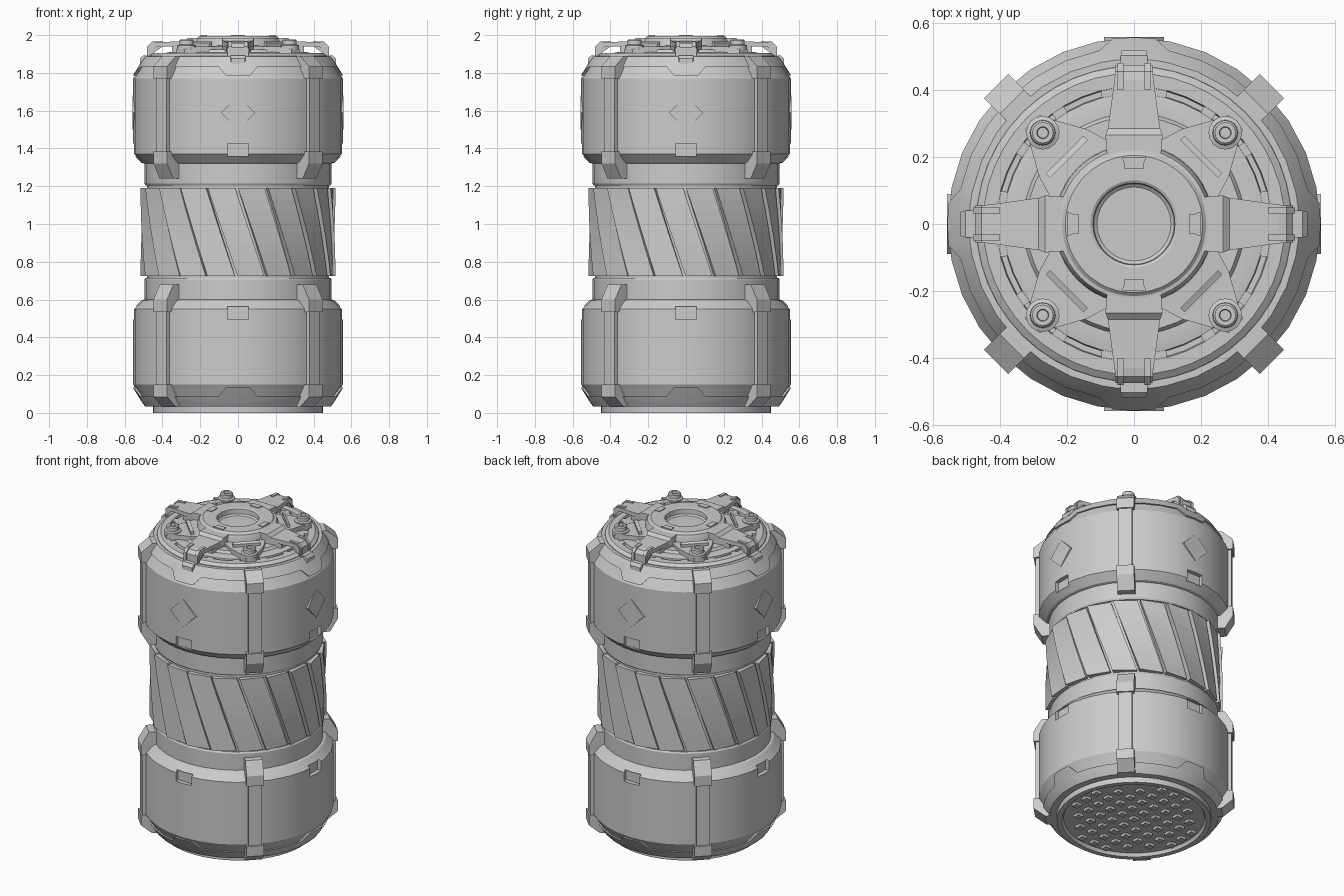
import bpy, bmesh
from math import sin, cos, pi, radians

if "Cube" in bpy.data.objects:
    bpy.data.objects.remove(bpy.data.objects["Cube"])

SIDES = 32
STEP = 2 * pi / SIDES
DIAG = pi / 4


def make(name, verts, faces, n=1, off=0.0, flip=False):
    """Object from local (radial, tangent, z) points, repeated n times round z.
    flip mirrors an upper part to the lower end."""
    bm = bmesh.new()
    for k in range(n):
        a = off + 2 * pi * k / n
        vs = [bm.verts.new((r * cos(a) - t * sin(a), r * sin(a) + t * cos(a),
                            1.92 - z if flip else z)) for r, t, z in verts]
        for f in faces:
            bm.faces.new([vs[i] for i in f])
    bmesh.ops.remove_doubles(bm, verts=bm.verts, dist=1e-5)
    bmesh.ops.recalc_face_normals(bm, faces=bm.faces)
    me = bpy.data.meshes.new(name)
    bm.to_mesh(me)
    bm.free()
    ob = bpy.data.objects.new(name, me)
    bpy.context.collection.objects.link(ob)
    return ob


def tube(rings, closed_u, cap):
    """Verts and faces joining successive point rings."""
    m, n = len(rings[0]), len(rings)
    faces = [[i * m + j, i * m + (j + 1) % m, (i + 1) % n * m + (j + 1) % m, (i + 1) % n * m + j]
             for i in range(n if closed_u else n - 1) for j in range(m)]
    if cap:
        faces += [list(range(m)), list(range((n - 1) * m, n * m))]
    return [p for ring in rings for p in ring], faces


def lathe(name, prof, sides=SIDES, flip=False, n=1, centre=0.0, off=0.0):
    """Solid of revolution; both profile ends are capped."""
    rings = [[(centre + r * cos(2 * pi * j / sides), r * sin(2 * pi * j / sides), z)
              for j in range(sides)] for r, z in prof]
    return make(name, *tube(rings, False, True), n=n, off=off, flip=flip)


def loft(name, secs, n=4, off=0.0, flip=False, shift=0.0):
    """Bar running outward through (radius, half width, z low, z high)."""
    rings = [[(r, shift - w, lo), (r, shift + w, lo), (r, shift + w, hi), (r, shift - w, hi)]
             for r, w, lo, hi in secs]
    return make(name, *tube(rings, False, True), n=n, off=off, flip=flip)


def prism(name, prof, width, n=4, off=0.0, flip=False):
    """Radial-plane (radius, z) outline given a tangential width."""
    rings = [[(r, s * width / 2, z) for r, z in prof] for s in (-1, 1)]
    return make(name, *tube(rings, False, True), n=n, off=off, flip=flip)


round_parts = []

# Central core and base foot
round_parts.append(lathe("core", [(0.483, 0.6), (0.483, 1.32)]))
round_parts.append(lathe("base_foot", [(0.41, 0.02), (0.42, 0), (0.45, 0), (0.45, 0.05)], 48))

# Grip tread under the foot
for i in range(-4, 5):
    for j in range(-4, 5):
        x, y = i * 0.09, j * 0.09
        if x * x + y * y < 0.145:
            loft("foot_tread", [(x - 0.02, 0.02, 0.004, 0.025), (x + 0.02, 0.02, 0.004, 0.025)],
                 n=1, shift=y)

# Twisted grip slats
N_SLAT = 20
rings = []
for i in range(9):
    f = i / 8
    z, a = 0.725 + 0.465 * f, 0.31 * (1 - f)
    a1 = a + 2 * pi / N_SLAT - 0.03
    rings.append([(r * cos(b), r * sin(b), z)
                  for r, b in ((0.475, a), (0.516, a), (0.502, a1), (0.475, a1))])
make("grip_slats", *tube(rings, False, True), n=N_SLAT, off=-pi / 2)


def chamfer_r(z):
    return 0.555 - (z - 1.77) * 0.055 / 0.09


# Upper and lower pods: everything here is mirrored to the other end
for end, flip in (("upper", False), ("lower", True)):
    pod = lathe(end + "_pod", [(0.47, 1.205), (0.49, 1.205), (0.496, 1.215), (0.496, 1.32),
                               (0.512, 1.325), (0.555, 1.37), (0.555, 1.77), (0.50, 1.86),
                               (0.488, 1.885)], flip=flip)
    # Square latch notches cut in the pod edge
    cut = loft("notch_cutter", [(0.527, 0.056, 1.357, 1.425), (0.6, 0.056, 1.357, 1.425)], flip=flip)
    mod = pod.modifiers.new("notches", "BOOLEAN")
    mod.operation, mod.solver, mod.object = "DIFFERENCE", "EXACT", cut
    bpy.context.view_layer.objects.active = pod
    bpy.ops.object.modifier_apply(modifier=mod.name)
    bpy.data.objects.remove(cut)
    round_parts.append(pod)

    # Collar with four dipped tabs
    angles = [k * STEP for k in range(SIDES)]
    angles += [q * pi / 2 + s * 0.115 for q in range(4) for s in (-1, 1)]
    rings = []
    for a in sorted(angles, key=lambda v: v % (2 * pi)):
        d = abs((a + DIAG) % (pi / 2) - DIAG)
        zl = 1.785 if d < 0.15 else 1.832
        r = chamfer_r(zl)
        rings.append([(q * cos(a), q * sin(a), z) for q, z in
                      ((r - 0.01, zl), (r + 0.011, zl), (0.511, 1.86), (0.492, 1.886), (0.46, 1.886))])
    round_parts.append(make(end + "_collar", *tube(rings, True, False), flip=flip))

    # Diagonal straps with wider end clamps
    prism(end + "_straps", [(0.49, 1.26), (0.53, 1.26), (0.573, 1.32), (0.573, 1.83),
                            (0.50, 1.88), (0.48, 1.88), (0.53, 1.77), (0.53, 1.37)],
          0.078, off=DIAG, flip=flip)
    prism(end + "_strap_top_clamps", [(0.487, 1.89), (0.515, 1.89), (0.582, 1.835), (0.582, 1.77),
                                      (0.54, 1.77)], 0.102, off=DIAG, flip=flip)
    prism(end + "_strap_inner_clamps", [(0.48, 1.24), (0.535, 1.24), (0.582, 1.32), (0.582, 1.385),
                                        (0.54, 1.385), (0.48, 1.32)], 0.102, off=DIAG, flip=flip)

# Thin diamond plates on the upper pod
rings = [[(r, 0.09 * cos(k * pi / 2), 1.59 + 0.09 * sin(k * pi / 2)) for k in range(4)]
         for r in (0.54, 0.558)]
make("diamond_plates", *tube(rings, False, True), n=4)

# Stepped lid with a channel
round_parts.append(lathe("lid", [(0.475, 1.87), (0.47, 1.89), (0.45, 1.905), (0.41, 1.905),
                                 (0.405, 1.875), (0.392, 1.875), (0.388, 1.905), (0.36, 1.91),
                                 (0.33, 1.91), (0.32, 1.925)], 48))
loft("lid_channel_tabs", [(0.38, 0.02, 1.87, 1.902), (0.412, 0.02, 1.87, 1.902)], n=16, off=pi / 16)

# Raised hub with a central well
round_parts.append(lathe("hub", [(0.24, 1.91), (0.235, 1.965), (0.226, 1.984), (0.215, 1.986),
                                 (0.205, 1.995), (0.13, 1.995), (0.122, 1.99), (0.12, 1.96),
                                 (0.11, 1.952)], 48))
loft("hub_pads", [(0.165, 0.03, 1.985, 2.0), (0.182, 0.03, 1.985, 2.0),
                  (0.199, 0.037, 1.985, 2.0)])

# Four tapering arms, with supports, end ribs and rim clips
loft("arms", [(0.2, 0.08, 1.94, 1.985), (0.265, 0.085, 1.94, 1.985), (0.285, 0.078, 1.94, 1.968),
              (0.43, 0.058, 1.938, 1.962), (0.455, 0.056, 1.92, 1.957), (0.475, 0.055, 1.89, 1.935)])
loft("arm_supports", [(0.22, 0.09, 1.9, 1.945), (0.35, 0.06, 1.9, 1.942)])
for s in (-1, 1):
    loft("arm_end_ribs", [(0.40, 0.009, 1.94, 1.968), (0.455, 0.009, 1.9, 1.966),
                          (0.481, 0.009, 1.885, 1.94)], shift=s * 0.04)
loft("rim_clips", [(0.475, 0.04, 1.85, 1.892), (0.502, 0.04, 1.85, 1.892), (0.518, 0.036, 1.85, 1.875)])

# Diagonal lugs, upright fins and hollow bolts
loft("lugs", [(0.2, 0.13, 1.9, 1.945), (0.3, 0.1, 1.9, 1.94), (0.39, 0.05, 1.9, 1.938),
              (0.43, 0.03, 1.89, 1.925)], off=DIAG)
loft("lug_fins", [(0.275, 0.08, 1.92, 1.966), (0.293, 0.08, 1.92, 1.958)], off=DIAG)
round_parts.append(lathe("bolts", [(0.05, 1.92), (0.05, 1.945), (0.038, 1.95), (0.037, 1.972),
                                   (0.031, 1.978), (0.018, 1.978), (0.016, 1.96)],
                         16, n=4, centre=0.385, off=DIAG))

# Smooth the round parts, keeping hard edges
for ob in bpy.context.scene.objects:
    ob.select_set(ob in round_parts)
bpy.context.view_layer.objects.active = round_parts[0]
bpy.ops.object.shade_smooth_by_angle(angle=radians(25))
